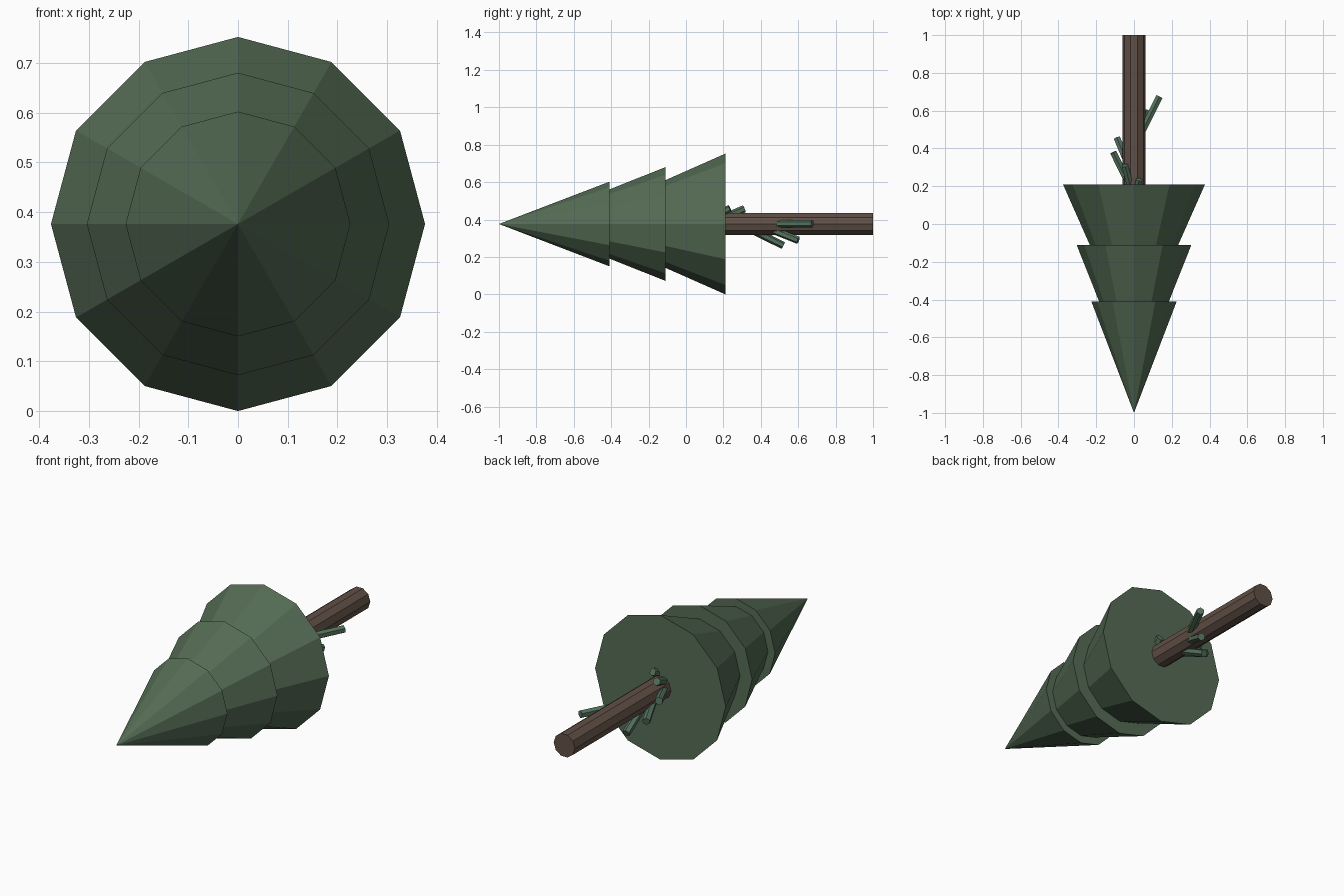
import bpy
from mathutils import Vector, Matrix
from math import radians

if "Cube" in bpy.data.objects:
    bpy.data.objects.remove(bpy.data.objects["Cube"])

AXIS_Z = 0.376


def material(name, rgb):
    m = bpy.data.materials.new(name)
    m.diffuse_color = (*rgb, 1)
    m.use_nodes = True
    m.node_tree.nodes["Principled BSDF"].inputs["Base Color"].default_value = m.diffuse_color
    return m


needles = material("needle_green", (0.09, 0.15, 0.09))
bark = material("bark_brown", (0.12, 0.08, 0.062))
twig = material("branch_green", (0.09, 0.17, 0.11))


def tapered(name, start, end, r1, r2, sides, mat, spin=0):
    """Flat-shaded cone or cylinder running from start to end."""
    start, end = Vector(start), Vector(end)
    axis = end - start
    bpy.ops.mesh.primitive_cone_add(vertices=sides, radius1=r1, radius2=r2,
                                    depth=axis.length)
    ob = bpy.context.object
    ob.name = name
    turn = axis.to_track_quat('Z', 'Y').to_matrix().to_4x4()
    ob.data.transform(turn @ Matrix.Rotation(radians(spin), 4, 'Z'))
    ob.location = (start + end) / 2
    ob.data.materials.append(mat)
    return ob


# Nested foliage cones: base y, tip y, base radius
tiers = [(-0.41, -1.0, 0.226), (-0.11, -0.875, 0.304), (0.21, -0.64, 0.376)]
for i, (base, tip, radius) in enumerate(tiers):
    tapered(f"foliage_tier_{i + 1}", (0, base, AXIS_Z), (0, tip, AXIS_Z),
            radius, 0, 12, needles)

# Trunk
tapered("trunk", (0, 0.18, AXIS_Z), (0, 1, AXIS_Z), 0.061, 0.061, 10, bark, 18)

# Bare branches leaving the trunk axis: tip x, y, z offset
tips = [(0.135, 0.675, 0.002), (0.065, 0.60, -0.087), (-0.02, 0.52, -0.115),
        (-0.09, 0.455, -0.06), (-0.11, 0.38, 0.024), (-0.048, 0.31, 0.081),
        (0.027, 0.235, 0.083)]
for i, (x, y, dz) in enumerate(tips):
    reach = (x * x + dz * dz) ** 0.5
    tapered(f"branch_{i + 1}", (0, y - 2 * reach, AXIS_Z),
            (x, y, AXIS_Z + dz), 0.02, 0.02, 6, twig)
